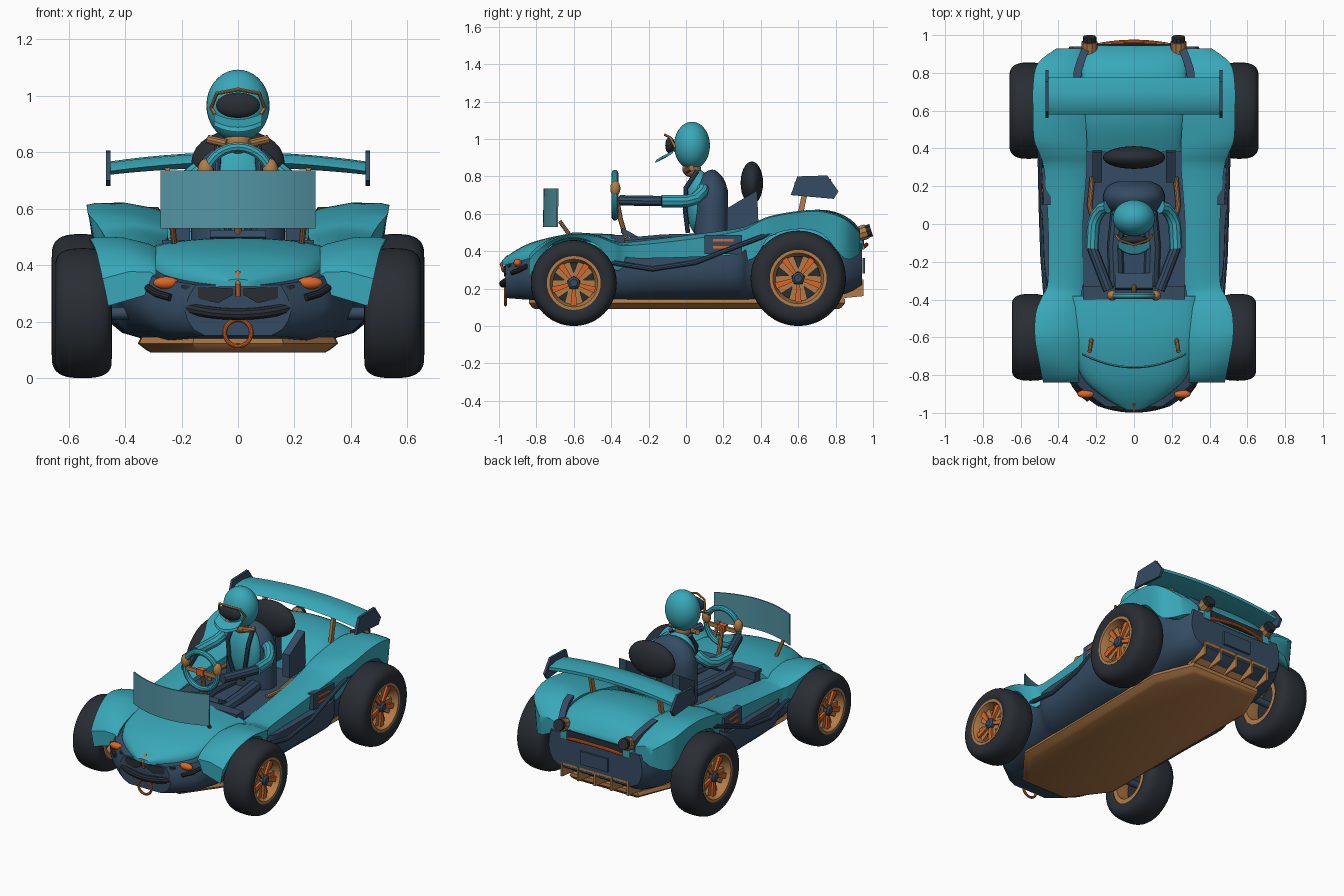
import bpy, bmesh, math
from mathutils import Vector, Matrix

def mat(name, r, g, b):
    m = bpy.data.materials.new(name)
    m.diffuse_color = (r, g, b, 1)
    return m
TEAL = mat("teal", 0.04, 0.39, 0.48)
NAVY = mat("navy", 0.035, 0.072, 0.125)
DARK = mat("charcoal", 0.022, 0.027, 0.034)
TAN = mat("bronze", 0.45, 0.20, 0.065)
ORANGE = mat("orange", 0.72, 0.13, 0.018)
GLASS = mat("tinted screen", 0.085, 0.30, 0.37)

def obj(name, verts, faces, m):
    me = bpy.data.meshes.new(name)
    me.from_pydata([tuple(v) for v in verts], [], faces)
    bm = bmesh.new(); bm.from_mesh(me)
    bmesh.ops.recalc_face_normals(bm, faces=bm.faces)
    bm.to_mesh(me); bm.free()
    me.materials.append(m)
    o = bpy.data.objects.new(name, me)
    bpy.context.collection.objects.link(o)
    return o

def rings(name, sections, m, closed=False):
    """Skin a list of equal closed point rings, capped unless closed."""
    n, k = len(sections[0]), len(sections)
    verts = [p for s in sections for p in s]
    faces = [(i*n+j, i*n+(j+1) % n, (i+1) % k*n+(j+1) % n, (i+1) % k*n+j)
             for i in range(k if closed else k-1) for j in range(n)]
    if not closed:
        faces += [tuple(range(n)), tuple(range((k-1)*n, k*n))]
    return obj(name, verts, faces, m)

def smooth_stations(st, sub=4):
    """Catmull-Rom through station tuples."""
    out = []
    for i in range(len(st)-1):
        a, b, c, d = st[max(i-1, 0)], st[i], st[i+1], st[min(i+2, len(st)-1)]
        for s in range(sub):
            t = s/sub
            out.append([q+0.5*t*((r-p)+t*(2*p-5*q+4*r-u+t*(3*q-p-3*r+u)))
                        for p, q, r, u in zip(a, b, c, d)])
    return out + [list(st[-1])]

def loft(name, st, section, m, sx=1, sub=4):
    return rings(name, [[(sx*x, s[0], z) for x, z in section(*s[1:])]
                        for s in smooth_stations(st, sub)], m)

def lathe_x(name, prof, m, x0, y0, z0, sx, n=40):
    return rings(name, [[(sx*(x0+x), y0+r*math.cos(a), z0+r*math.sin(a)) for x, r in prof]
                        for a in [2*math.pi*i/n for i in range(n)]], m, True)

def tube(name, pts, r, m, cyclic=False):
    cu = bpy.data.curves.new(name, 'CURVE')
    cu.dimensions = '3D'; cu.bevel_depth = r; cu.bevel_resolution = 3
    cu.use_fill_caps = True
    sp = cu.splines.new('POLY'); sp.points.add(len(pts)-1)
    for p, q in zip(sp.points, pts): p.co = (*q, 1)
    sp.use_cyclic_u = cyclic; sp.use_smooth = True
    cu.materials.append(m)
    o = bpy.data.objects.new(name, cu)
    bpy.context.collection.objects.link(o)
    return o

def ball(name, c, s, m, seg=28):
    bm = bmesh.new()
    bmesh.ops.create_uvsphere(bm, u_segments=seg, v_segments=seg//2, radius=1,
        matrix=Matrix.Translation(c) @ Matrix.Diagonal((*s, 1)))
    me = bpy.data.meshes.new(name); bm.to_mesh(me); bm.free()
    me.materials.append(m)
    o = bpy.data.objects.new(name, me); bpy.context.collection.objects.link(o)
    return o

def prism_x(name, yz, x0, x1, m):
    return rings(name, [[(x, y, z) for y, z in yz] for x in (x0, x1)], m)

def box(name, x0, x1, y0, y1, z0, z1, m):
    return prism_x(name, [(y0, z0), (y1, z0), (y1, z1), (y0, z1)], x0, x1, m)

def ring_pts(c, r, n=32):
    return [(c[0]+r*math.cos(2*math.pi*i/n), c[1], c[2]+r*math.sin(2*math.pi*i/n)) for i in range(n)]

# ---- body: lower tub, hood, rear deck, side pods with wheel arches
def tub_section(wb, wm, wt, zb, zt):
    d = zt-zb
    h = [(wb*0.9, zb), (wb+0.45*(wm-wb), zb+0.12*d), (wb+0.8*(wm-wb), zb+0.3*d), (wm, zb+0.52*d),
         (0.5*(wm+wt)+0.004, zb+0.78*d), (wt, zt)]
    return h + [(-x, z) for x, z in reversed(h)]
loft("lower_tub", [(-0.965, 0.13, 0.19, 0.15, 0.15, 0.33), (-0.90, 0.20, 0.28, 0.24, 0.145, 0.345),
    (-0.83, 0.25, 0.345, 0.31, 0.14, 0.365), (-0.65, 0.28, 0.41, 0.37, 0.13, 0.41),
    (-0.38, 0.32, 0.43, 0.42, 0.13, 0.38), (-0.27, 0.34, 0.465, 0.468, 0.13, 0.365),
    (0.0, 0.34, 0.48, 0.483, 0.13, 0.37), (0.27, 0.34, 0.495, 0.50, 0.13, 0.385),
    (0.38, 0.34, 0.445, 0.44, 0.13, 0.43), (0.80, 0.32, 0.41, 0.40, 0.16, 0.46),
    (0.94, 0.28, 0.34, 0.32, 0.22, 0.44)], tub_section, NAVY)

def arch_section(w, zt, ze, zb):
    a = [(w*math.cos(math.pi*i/16), ze+(zt-ze)*math.sin(math.pi*i/16)**0.8 if 0 < i < 16 else ze)
         for i in range(17)]
    return a + [(-w, zb), (w, zb)]
loft("hood", [(-0.985, 0.04, 0.35, 0.34, 0.325), (-0.91, 0.17, 0.405, 0.35, 0.32),
    (-0.80, 0.28, 0.455, 0.375, 0.31), (-0.60, 0.33, 0.495, 0.43, 0.35),
    (-0.38, 0.33, 0.49, 0.43, 0.38)], arch_section, TEAL)
loft("rear_deck", [(0.38, 0.25, 0.53, 0.48, 0.38), (0.55, 0.27, 0.605, 0.54, 0.40),
    (0.75, 0.28, 0.62, 0.55, 0.40), (0.88, 0.28, 0.57, 0.50, 0.41),
    (0.945, 0.25, 0.49, 0.45, 0.41)], arch_section, TEAL)

def pod_section(xi, xo, zi, zo, zb):
    w = xo-xi
    return [(xi, min(zb+0.05, zi-0.02)), (xi, zi-0.012), (xi+0.1*w, zi), (xi+0.5*w, 0.5*(zi+zo)+0.012),
            (xi+0.88*w, zo+0.003), (xo, zo-0.004), (xo-0.008, zo-0.4*(zo-zb)), (xo-0.02, zb)]
POD = [(-0.84, 0.29, 0.48, 0.375, 0.355, 0.255), (-0.80, 0.29, 0.49, 0.415, 0.40, 0.33),
    (-0.72, 0.29, 0.505, 0.45, 0.46, 0.435), (-0.60, 0.29, 0.525, 0.475, 0.497, 0.472),
    (-0.47, 0.29, 0.52, 0.465, 0.48, 0.43), (-0.38, 0.28, 0.485, 0.44, 0.445, 0.30),
    (-0.30, 0.27, 0.455, 0.44, 0.435, 0.32), (0.0, 0.27, 0.455, 0.48, 0.465, 0.33),
    (0.28, 0.25, 0.475, 0.51, 0.51, 0.35), (0.37, 0.25, 0.50, 0.54, 0.55, 0.37),
    (0.45, 0.25, 0.53, 0.56, 0.585, 0.48), (0.60, 0.26, 0.535, 0.59, 0.612, 0.518),
    (0.73, 0.27, 0.535, 0.60, 0.614, 0.49), (0.85, 0.28, 0.51, 0.56, 0.575, 0.36),
    (0.93, 0.28, 0.41, 0.49, 0.50, 0.385)]

# ---- undertray and diffuser
rings("undertray", [[(x*s, y*s2, z) for x, y in [(-0.16, -0.84), (0.16, -0.84), (0.35, -0.60), (0.355, 0.6),
    (0.25, 0.85), (-0.25, 0.85), (-0.355, 0.6), (-0.35, -0.60)]]
    for s, s2, z in [(0.87, 0.96, 0.09), (0.92, 0.98, 0.10), (1, 1, 0.122), (0.97, 1, 0.145)]], TAN)
rings("diffuser_floor", [[(x, 0.80, 0.13), (x, 0.945, 0.235), (x, 0.945, 0.25), (x, 0.80, 0.16)]
    for x in (-0.25, 0.25)], TAN)
for i in range(5):
    x = -0.24+0.12*i
    prism_x("diffuser_fin", [(0.80, 0.11), (0.85, 0.15), (0.95, 0.16), (0.95, 0.25), (0.82, 0.2)],
            x-0.006, x+0.006, TAN)

# ---- cockpit
box("dash", -0.27, 0.27, -0.40, -0.33, 0.42, 0.488, NAVY)
box("cockpit_floor", -0.27, 0.27, -0.34, 0.40, 0.39, 0.435, NAVY)
loft("seat", [(0.045, 0.06, 0.72), (0.06, 0.115, 0.78), (0.10, 0.155, 0.82), (0.15, 0.165, 0.835),
    (0.20, 0.14, 0.79), (0.225, 0.09, 0.72)], lambda w, zt: arch_section(w, zt, 0.64, 0.43), NAVY)
ball("headrest", (0, 0.352, 0.765), (0.165, 0.06, 0.115), DARK)
box("headrest_mount", -0.05, 0.05, 0.32, 0.38, 0.5, 0.7, NAVY)
tube("steering_wheel", ring_pts((0, -0.38, 0.70), 0.118), 0.018, TEAL, True)
tube("steering_column", [(0, -0.375, 0.70), (0, -0.35, 0.57), (0, -0.32, 0.47)], 0.014, TAN)
box("steering_spoke", -0.11, 0.11, -0.39, -0.375, 0.68, 0.705, TAN)
box("steering_boss", -0.025, 0.025, -0.398, -0.365, 0.672, 0.713, ORANGE)
prism_x("pedal_box", [(-0.35, 0.5), (-0.27, 0.46), (-0.26, 0.48), (-0.34, 0.525)], -0.1, 0.1, NAVY)

# ---- driver
ball("helmet", (0, 0.032, 0.965), (0.112, 0.096, 0.127), TEAL, 36)
ball("neck", (0, 0.03, 0.84), (0.05, 0.05, 0.045), TAN)
ball("torso", (0, 0.07, 0.66), (0.12, 0.07, 0.175), TEAL)
ball("visor", (0, -0.085, 0.966), (0.078, 0.026, 0.045), DARK)
tube("visor_frame", [(x, -0.098+4*x*x-0.25*(z-0.968), z) for x, z in ((-0.082, 0.935), (-0.095, 0.957),
    (-0.075, 1.008), (0, 1.022), (0.075, 1.008), (0.095, 0.957), (0.082, 0.935))], 0.007, TAN)
rings("chin_guard", [[(x, -0.165+5*x*x, 0.872+3*x*x), (x, -0.11+5*x*x, 0.900+3*x*x),
    (x, -0.105+5*x*x, 0.916+3*x*x), (x, -0.16+5*x*x, 0.888+3*x*x)]
    for x in [-0.085+0.017*i for i in range(11)]], TEAL)

# ---- windscreen, rear wing
rings("windscreen", [[(x, -0.765+0.95*x*x+d, z) for d, z in
    [(0, 0.53), (0.004, 0.735), (0.012, 0.735), (0.008, 0.53)]]
    for x in [-0.275+0.55*i/20 for i in range(21)]], GLASS)
rings("rear_wing", [[(x, 0.58, 0.765-0.16*x*x), (x, 0.62, 0.795-0.16*x*x), (x, 0.70, 0.80-0.16*x*x),
    (x, 0.775, 0.785-0.16*x*x), (x, 0.775, 0.765-0.16*x*x), (x, 0.66, 0.745-0.12*x*x)]
    for x in [-0.455+0.91*i/14 for i in range(15)]], TEAL)

# ---- nose and tail details
tube("front_bumper", [(x, -0.978+1.0*x*x, 0.226+0.7*x*x) for x in [-0.18+0.03*i for i in range(13)]], 0.021, DARK)
tube("tow_ring", ring_pts((0, -0.965, 0.16), 0.047), 0.008, ORANGE, True)
tube("nose_ornament", [(0, -0.975, 0.29), (0, -0.988, 0.33), (0, -0.95, 0.375)], 0.009, ORANGE)
tube("tail_trim", [(x, 0.965-0.5*x*x, 0.435-0.4*x*x) for x in [-0.2+0.04*i for i in range(11)]], 0.011, ORANGE)
box("tail_panel", -0.20, 0.20, 0.90, 0.952, 0.42, 0.475, DARK)
box("rear_plate", -0.1, 0.1, 0.945, 0.958, 0.28, 0.365, NAVY)

def wheel(sx, y, r, xc, h, rim):
    # tyre, rim and spokes about the axle
    tread = []
    for i in range(17):
        c, q = math.cos(math.pi*i/16), math.sin(math.pi*i/16)
        tread.append((-h*math.copysign(abs(c)**0.75, c), rim+0.02+(r-rim-0.02)*abs(q)**0.62))
    lathe_x("tyre", [(-h*0.88, rim)] + tread + [(h*0.88, rim)], DARK, xc, y, r, sx, 48)
    lathe_x("rim", [(-h*0.85, rim+0.004), (h*0.91, rim+0.004), (h*0.91, rim-0.012), (h*0.45, rim-0.03),
                    (-h*0.85, rim-0.03)], TAN, xc, y, r, sx)
    lathe_x("brake_disc", [(0.0, 0.001), (0.0, rim-0.02), (0.02, rim-0.02), (0.02, 0.001)], DARK, xc, y, r, sx)
    lathe_x("hub", [(0.0, 0.001), (0.0, 0.036), (0.075, 0.032), (0.085, 0.02), (0.085, 0.001)], NAVY, xc, y, r, sx, 16)
    lathe_x("axle", [(-0.32, 0.001), (-0.32, 0.022), (0, 0.022), (0, 0.001)], NAVY, xc, y, r, sx, 12)
    for k in range(5):
        a = 2*math.pi*k/5-math.pi/2
        d, e = Vector((0, math.cos(a), math.sin(a))), Vector((0, -math.sin(a), math.cos(a)))
        for name, w, x0, x1, m in (("spoke", 0.056, 0.02, 0.055, TAN), ("spoke_rib", 0.018, 0.05, 0.07, ORANGE)):
            rings(name, [[Vector((sx*(xc+x), y, r))+d*q+e*v*f for x, v in
                ((x0, -w), (x1, -w), (x1, w), (x0, w))] for q, f in ((0.03, 0.5), (rim-0.012, 1))], m)

# ---- mirrored parts
for s in (1, -1):
    wheel(s, -0.60, 0.230, 0.547, 0.10, 0.140)
    wheel(s, 0.60, 0.255, 0.557, 0.103, 0.148)
    loft("side_pod", POD, pod_section, TEAL, s)
    prism_x("wing_endplate", [(0.56, 0.70), (0.595, 0.80), (0.755, 0.805), (0.815, 0.72), (0.79, 0.68)],
            s*0.452, s*0.468, NAVY)
    prism_x("wing_support", [(0.59, 0.57), (0.62, 0.57), (0.66, 0.755), (0.63, 0.755)], s*0.24, s*0.258, TAN)
    prism_x("seat_bolster", [(0.22, 0.48), (0.22, 0.63), (0.38, 0.725), (0.39, 0.48)], s*0.17, s*0.22, NAVY)
    tube("windscreen_strut", [(s*0.235, -0.675, 0.56), (s*0.225, -0.61, 0.47)], 0.011, TAN)
    # side panel with two plain accent bars
    rings("side_panel", [[(s*0.44, y, 0.385), (s*x, y, 0.385), (s*x, y, 0.488), (s*0.44, y, 0.488)]
        for y, x in ((0.10, 0.478), (0.30, 0.490))], NAVY)
    for z in (0.415, 0.452):
        rings("panel_bar", [[(s*(x-0.004), y, z), (s*x, y, z), (s*x, y, z+0.012), (s*(x-0.004), y, z+0.012)]
            for y, x in ((0.145, 0.484), (0.255, 0.491))], ORANGE)
    tube("side_trim", [(s*0.465, -0.40, 0.34), (s*0.482, -0.18, 0.305), (s*0.49, 0.05, 0.34),
        (s*0.495, 0.28, 0.43), (s*0.50, 0.48, 0.505)], 0.014, NAVY)
    tube("cockpit_trim", [(s*0.22, 0.25, 0.46), (s*0.235, 0.1, 0.45), (s*0.21, 0.0, 0.44)], 0.014, TAN)
    # arms, hands, harness and legs
    tube("upper_arm", [(s*0.14, 0.09, 0.735), (s*0.165, 0.085, 0.715), (s*0.195, 0.05, 0.68),
        (s*0.215, 0.0, 0.667), (s*0.222, -0.13, 0.667)], 0.034, TEAL)
    tube("forearm", [(s*0.222, -0.125, 0.668), (s*0.135, -0.35, 0.672)], 0.029, NAVY)
    ball("hand", (s*0.115, -0.378, 0.735), (0.028, 0.027, 0.042), TAN)
    tube("collar", [(s*0.04, 0.0, 0.83), (s*0.105, 0.03, 0.845)], 0.016, TAN)
    tube("harness", [(s*0.07, 0.06, 0.83), (s*0.075, 0.0, 0.74), (s*0.06, -0.005, 0.62), (s*0.03, 0.01, 0.5)], 0.013, NAVY)
    tube("leg", [(s*0.08, 0.08, 0.455), (s*0.10, -0.12, 0.45), (s*0.09, -0.34, 0.43)], 0.042, NAVY)
    # lamps and nose guards
    ball("front_lamp", (s*0.255, -0.90, 0.337), (0.045, 0.022, 0.022), ORANGE)
    tube("nose_wing", [(s*0.004, -0.985, 0.32), (s*0.022, -0.965, 0.36)], 0.004, TAN)
    tube("nose_guard", [(s*0.32, -0.85, 0.32), (s*0.29, -0.89, 0.30), (s*0.24, -0.93, 0.285)], 0.013, DARK)
    rings("nose_vent", [[(s*x, y, z+d) for y, d in ((-y0, -h), (-y0, h), (-0.86, h), (-0.86, -h))]
        for x, z, h, y0 in ((0.02, 0.305, 0.012, 0.976), (0.07, 0.293, 0.027, 0.972), (0.13, 0.30, 0.022, 0.969),
                            (0.20, 0.325, 0.005, 0.945))], DARK)
    tube("tail_lamp_ring", [(s*0.235, 0.90, 0.485), (s*0.235, 0.965, 0.505)], 0.042, TAN)
    tube("tail_lamp", [(s*0.235, 0.95, 0.50), (s*0.235, 0.99, 0.513)], 0.036, DARK)
    rings("deck_channel", [[(s*(x-0.022), y, z-0.06), (s*(x-0.022), y, z), (s*(x+0.022), y, z), (s*(x+0.022), y, z-0.06)]
        for x, y, z in ((0.305, 0.76, 0.606), (0.295, 0.82, 0.59), (0.275, 0.88, 0.56), (0.255, 0.93, 0.52))], NAVY)

# ---- finish: bake curves to meshes and shade
bpy.ops.object.select_all(action='SELECT')
bpy.context.view_layer.objects.active = bpy.context.selected_objects[0]
bpy.ops.object.convert(target='MESH')
bpy.ops.object.shade_smooth_by_angle(angle=math.radians(35))
